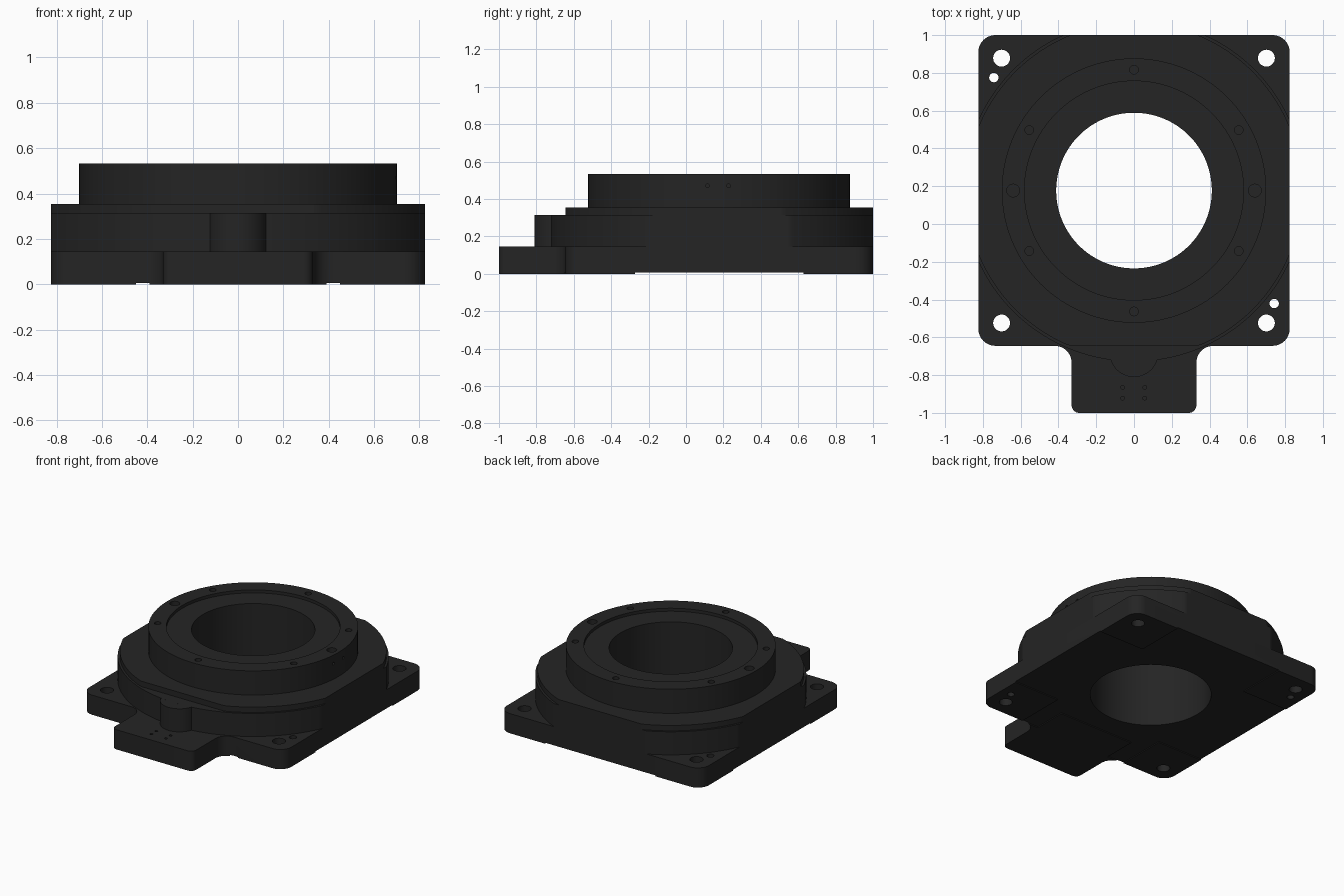
import bpy, bmesh, math
from mathutils import Matrix, Vector

if "Cube" in bpy.data.objects:
    bpy.data.objects.remove(bpy.data.objects["Cube"])

CY = 0.177          # y of the turntable axis
W = 0.824           # half width of the square base
BORE = 0.412

black = bpy.data.materials.new("anodised_black")
black.diffuse_color = (0.018, 0.018, 0.018, 1)
black.use_nodes = True
black.node_tree.nodes["Principled BSDF"].inputs["Base Color"].default_value = black.diffuse_color


def make_object(name, bm):
    bmesh.ops.recalc_face_normals(bm, faces=bm.faces)
    me = bpy.data.meshes.new(name)
    bm.to_mesh(me)
    bm.free()
    me.materials.append(black)
    ob = bpy.data.objects.new(name, me)
    bpy.context.collection.objects.link(ob)
    return ob


def prism(name, outline, z0, z1):
    bm = bmesh.new()
    face = bm.faces.new([bm.verts.new((x, y, z0)) for x, y in outline])
    ext = bmesh.ops.extrude_face_region(bm, geom=[face])["geom"]
    verts = [v for v in ext if isinstance(v, bmesh.types.BMVert)]
    bmesh.ops.translate(bm, verts=verts, vec=(0, 0, z1 - z0))
    return make_object(name, bm)


def rounded(corners, seg=10):
    """Outline with each (x, y, radius) corner replaced by an arc."""
    pts = []
    n = len(corners)
    for i, (x, y, r) in enumerate(corners):
        p = Vector((x, y))
        a = (Vector(corners[i - 1][:2]) - p).normalized()
        b = (Vector(corners[(i + 1) % n][:2]) - p).normalized()
        c = p + (a + b) * r
        for k in range(seg + 1):
            t = k / seg * math.pi / 2
            pts.append(tuple(c - b * r * math.cos(t) - a * r * math.sin(t)))
    return pts


def clipped_circle(r, y_min, n=180):
    """Circle around the axis trimmed flat at the base sides and front."""
    angles = [2 * math.pi * i / n for i in range(n)]
    a = math.acos(W / r)
    angles += [s * a + q * math.pi / 2 for q in range(4) for s in (-1, 1)]
    pts = []
    for t in sorted(x % (2 * math.pi) for x in angles):
        x = max(-W, min(W, r * math.cos(t)))
        y = max(y_min, min(1.0, CY + r * math.sin(t)))
        if not pts or (Vector(pts[-1]) - Vector((x, y))).length > 1e-4:
            pts.append((x, y))
    return pts


def cut(ob, tools):
    """Subtract cylinders (x, y, z, radius, depth, axis) from a part."""
    bm = bmesh.new()
    for x, y, z, r, d, axis in tools:
        m = Matrix.Translation((x, y, z))
        if axis == "X":
            m = m @ Matrix.Rotation(math.pi / 2, 4, "Y")
        bmesh.ops.create_cone(bm, cap_ends=True, segments=128 if r > 0.2 else 20,
                              radius1=r, radius2=r, depth=d, matrix=m)
    subtract(ob, make_object("cutter", bm))


def subtract(ob, cutter):
    cutter.hide_render = True
    mod = ob.modifiers.new("cut", "BOOLEAN")
    mod.operation, mod.solver, mod.object = "DIFFERENCE", "EXACT", cutter
    bpy.context.view_layer.objects.active = ob
    bpy.ops.object.modifier_apply(modifier=mod.name)
    bpy.data.objects.remove(cutter)


bore = (0, CY, 0.3, BORE, 2, "Z")

# Base plate with rounded corners and a filleted front tab
right = [(0.33, -1, 0.04), (0.33, -0.645, 0.09), (W, -0.645, 0.09), (W, 1, 0.09)]
left = [(-x, y, r) for x, y, r in reversed(right)]
base = prism("base_plate", rounded(right + left), 0, 0.145)

# Shallow cross-shaped relief underneath, leaving corner pads and a tab pad
e, p = 0.45, 0.31
relief = [(-e, -0.65), (-p, -0.65), (-p, -0.4), (p, -0.4), (p, -0.65), (e, -0.65),
          (e, CY - e), (1, CY - e), (1, CY + e), (e, CY + e), (e, 1.1),
          (-e, 1.1), (-e, CY + e), (-1, CY + e), (-1, CY - e), (-e, CY - e)]
subtract(base, prism("relief_cutter", relief, -0.1, 0.007))

# Mounting holes, dowel holes and small tab holes
holes = [bore]
holes += [(sx * 0.701, CY + sy * 0.701, 0.07, 0.045, 0.5, "Z") for sx in (-1, 1) for sy in (-1, 1)]
holes += [(s * 0.742, CY - s * 0.598, 0.07, 0.025, 0.5, "Z") for s in (-1, 1)]
holes += [(x, y, 0.145, 0.01, 0.06, "Z") for x in (-0.06, 0.057) for y in (-0.865, -0.922)]
cut(base, holes)

# Round housing, its cap and the front cable boss
housing = prism("housing", clipped_circle(0.905, -1), 0.145, 0.315)
cut(housing, [bore])
cap = prism("housing_cap", clipped_circle(0.89, -0.645), 0.315, 0.355)
cut(cap, [bore])
boss_outline = [(0.13, -0.62)] + [
    (0.13 * math.cos(t), -0.68 - 0.13 * math.sin(t))
    for t in (math.pi * i / 24 for i in range(25))] + [(-0.13, -0.62)]
boss = prism("cable_boss", boss_outline, 0.145, 0.3149)

# Rotating ring with a recessed inner face
circle = [(0.70 * math.cos(2 * math.pi * i / 128), CY + 0.70 * math.sin(2 * math.pi * i / 128))
          for i in range(128)]
ring = prism("turntable_ring", circle, 0.355, 0.533)
cut(ring, [(0, CY, 0.611, 0.58, 0.2, "Z")])
cut(ring, [bore])
ring_holes = []
for i in range(6):
    t = math.radians(30 + 60 * i)
    ring_holes.append((0.64 * math.cos(t), CY + 0.64 * math.sin(t), 0.533, 0.023, 0.12, "Z"))
ring_holes += [(s * 0.64, CY, 0.533, 0.034, 0.12, "Z") for s in (-1, 1)]
ring_holes += [(0.70, y, 0.47, 0.01, 0.06, "X") for y in (0.115, 0.228)]
cut(ring, ring_holes)

# Smooth the curved walls and keep the machined edges sharp
for ob in (base, housing, cap, boss, ring):
    bpy.ops.object.select_all(action="DESELECT")
    ob.select_set(True)
    bpy.context.view_layer.objects.active = ob
    bpy.ops.object.shade_smooth_by_angle(angle=math.radians(30))
